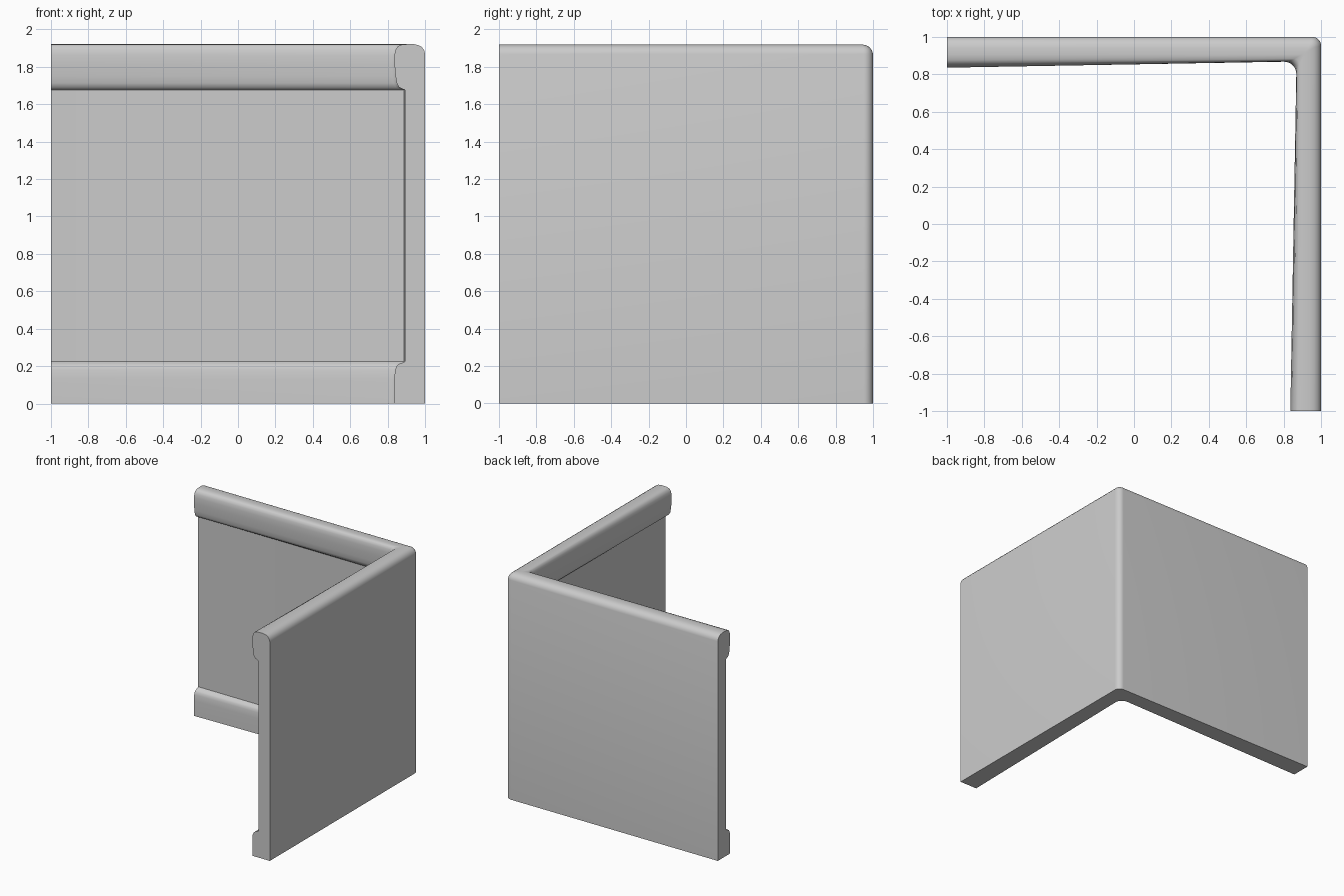
import bpy, bmesh, math

if "Cube" in bpy.data.objects:
    bpy.data.objects.remove(bpy.data.objects["Cube"])

# Closed wall section: (depth inward from outer face, height)
profile = [
    (0.0, 0.0), (0.165, 0.0), (0.165, 0.13), (0.161, 0.18), (0.153, 0.2),
    (0.14, 0.212), (0.122, 0.218), (0.108, 0.226),                 # base moulding
    (0.108, 1.675), (0.122, 1.681), (0.14, 1.69), (0.152, 1.712),
    (0.159, 1.75), (0.164, 1.81), (0.165, 1.86), (0.158, 1.89),
    (0.145, 1.909), (0.125, 1.918), (0.095, 1.92),                 # top rail
    (0.06, 1.92), (0.037, 1.915), (0.019, 1.905), (0.006, 1.888), (0.0, 1.868),
]
ARC = 8


def corner_depth(d):
    """Mouldings get slimmer towards the corner."""
    if d <= 0.095:
        return d
    return 0.112 + (d - 0.108) * 0.37


def corner_radius(d):
    """Rounded outside corner, crisp panel corner, soft rail corner."""
    if d < 0.05:
        return 0.05 - d * 0.8
    return 0.01 + 0.055 * max(0, (d - 0.108) / 0.057)


def station(i):
    """Ring of points: wall end, corner arc, other wall end."""
    ring = []
    for d, z in profile:
        if i < 0:
            ring.append((-1, 1 - d, z))
        elif i > ARC:
            ring.append((1 - d, -1, z))
        else:
            a = math.radians(90 * (1 - i / ARC))
            r = corner_radius(d)
            c = 1 - corner_depth(d) - r
            ring.append((c + r * math.cos(a), c + r * math.sin(a), z))
    return ring


# Corner wall lofted around the bend
bm = bmesh.new()
rings = [[bm.verts.new(p) for p in station(i)] for i in range(-1, ARC + 2)]
n = len(profile)
for a, b in zip(rings, rings[1:]):
    for j in range(n):
        k = (j + 1) % n
        bm.faces.new((a[j], a[k], b[k], b[j]))
bm.faces.new(rings[0])
bm.faces.new(rings[-1])
bmesh.ops.recalc_face_normals(bm, faces=bm.faces)
mesh = bpy.data.meshes.new("corner_wall")
bm.to_mesh(mesh)
bm.free()
wall = bpy.data.objects.new("corner_wall", mesh)
bpy.context.collection.objects.link(wall)
bpy.context.view_layer.objects.active = wall
wall.select_set(True)
bpy.ops.object.shade_smooth_by_angle(angle=math.radians(35))
